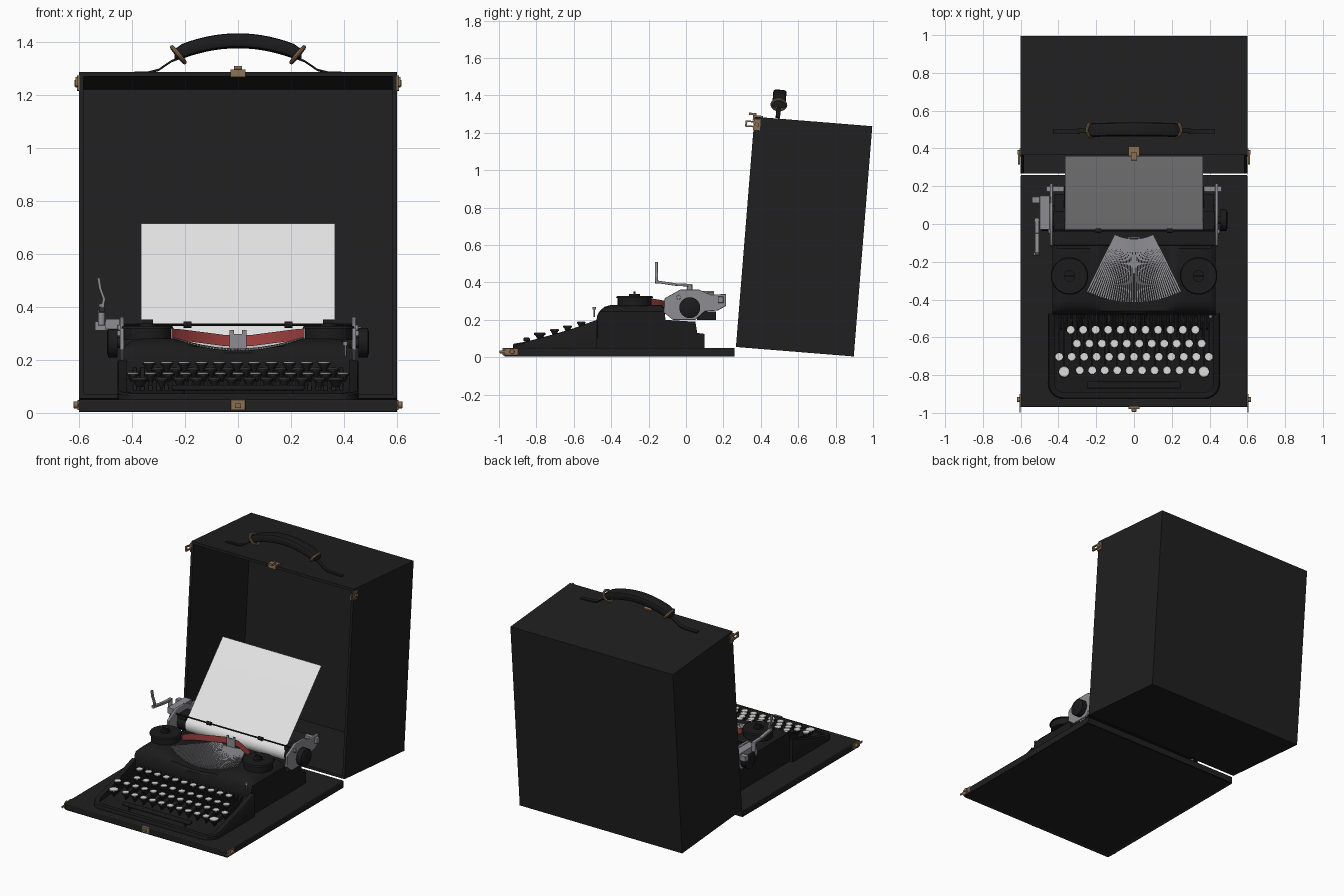
import bpy, bmesh, math
from mathutils import Vector, Matrix

if "Cube" in bpy.data.objects:
    bpy.data.objects.remove(bpy.data.objects["Cube"])

def mat(name, r, g, b):
    m = bpy.data.materials.new(name)
    m.diffuse_color = (r, g, b, 1)
    m.use_nodes = True
    m.node_tree.nodes["Principled BSDF"].inputs["Base Color"].default_value = m.diffuse_color
    return m

CASE = mat("case black", .014, .014, .014)
BLACK = mat("machine black", .011, .011, .011)
GREY = mat("steel grey", .27, .27, .29)
BRASS = mat("aged brass", .25, .16, .085)
PAPER = mat("paper white", .78, .78, .78)
RED = mat("ribbon red", .38, .055, .055)
KEYW = mat("key ivory", .72, .72, .70)

# ---------- helpers ----------
def finish(bm, name, mats, M=None, bevel=0):
    bmesh.ops.recalc_face_normals(bm, faces=bm.faces)
    me = bpy.data.meshes.new(name)
    bm.to_mesh(me)
    bm.free()
    ob = bpy.data.objects.new(name, me)
    bpy.context.collection.objects.link(ob)
    for m in mats:
        me.materials.append(m)
    if M is not None:
        ob.matrix_world = M
    if bevel:
        b = ob.modifiers.new("bevel", 'BEVEL')
        b.width, b.segments, b.limit_method = bevel, 2, 'ANGLE'
    bpy.ops.object.select_all(action='DESELECT')
    ob.select_set(True)
    bpy.context.view_layer.objects.active = ob
    bpy.ops.object.shade_smooth_by_angle(angle=math.radians(35))
    return ob

def box(bm, x0, x1, y0, y1, z0, z1):
    M = Matrix.Translation(((x0+x1)/2, (y0+y1)/2, (z0+z1)/2)) @ Matrix.Diagonal((abs(x1-x0), abs(y1-y0), abs(z1-z0), 1))
    return bmesh.ops.create_cube(bm, size=1, matrix=M)

def rod(bm, p0, p1, r, r2=None, seg=16, mi=0):
    p0, p1 = Vector(p0), Vector(p1)
    d = p1 - p0
    M = Matrix.Translation((p0+p1)/2) @ d.to_track_quat('Z', 'Y').to_matrix().to_4x4()
    g = bmesh.ops.create_cone(bm, cap_ends=True, segments=seg, radius1=r, radius2=r if r2 is None else r2, depth=d.length, matrix=M)
    for f in {f for v in g['verts'] for f in v.link_faces}:
        f.material_index = mi

def loft(bm, rings, closed=True, cap=True):
    vs = [[bm.verts.new(p) for p in r] for r in rings]
    n = len(rings[0])
    for a, b in zip(vs, vs[1:]):
        for i in range(n if closed else n-1):
            j = (i+1) % n
            bm.faces.new((a[i], a[j], b[j], b[i]))
    if closed and cap:
        bm.faces.new(vs[0])
        bm.faces.new(vs[-1])

def prism(bm, pts, x0, x1):
    loft(bm, [[(x, y, z) for y, z in pts] for x in (x0, x1)])

def ring(bm, c, R, r, M, n=20, m=8):
    rings = []
    for i in range(n+1):
        a = 2*math.pi*i/n
        rings.append([Vector(c) + M @ Vector(((R+r*math.cos(t))*math.cos(a), (R+r*math.cos(t))*math.sin(a), r*math.sin(t)))
                      for t in (2*math.pi*k/m for k in range(m))])
    loft(bm, rings, cap=False)
    bmesh.ops.remove_doubles(bm, verts=bm.verts, dist=1e-5)

# ---------- case base, recessed underneath ----------
bm = bmesh.new()
box(bm, -.6, .6, -.97, .26, 0, .05)
bm.faces.ensure_lookup_table()
bot = min(bm.faces, key=lambda f: f.calc_center_median().z)
bmesh.ops.inset_individual(bm, faces=[bot], thickness=.02)
bmesh.ops.translate(bm, verts=bot.verts[:], vec=(0, 0, .01))
finish(bm, "case_base", [CASE], bevel=.006)

# ---------- case lid, leaning open on its hinge ----------
LID = Matrix.Translation((0, .267, .055)) @ Matrix.Rotation(math.radians(-4.6), 4, 'X')
bm = bmesh.new()
box(bm, -.6, .6, 0, .632, 0, 1.235)
front = min(bm.faces, key=lambda f: f.calc_center_median().y)
bmesh.ops.inset_individual(bm, faces=[front], thickness=.024)
ext = bmesh.ops.extrude_discrete_faces(bm, faces=[front])['faces'][0]
bmesh.ops.translate(bm, verts=ext.verts[:], vec=(0, .608, 0))
finish(bm, "case_lid", [CASE], LID)

# carrying handle, straps and rings
bm = bmesh.new()
rings = []
for i in range(17):
    x = -.24 + .48*i/16
    z = 1.363 - .9*x*x
    t = .027 if 0 < i < 16 else .018
    rings.append([(x, .125+.036*math.copysign(abs(math.cos(a))**.4, math.cos(a)),
                   z+t*math.copysign(abs(math.sin(a))**.4, math.sin(a))) for a in (math.pi*(k+.5)/6 for k in range(12))])
loft(bm, rings)
finish(bm, "handle_grip", [BLACK], LID)
bm = bmesh.new()
for s in (-1, 1):
    path = [(.43, 1.237), (.34, 1.239), (.30, 1.249), (.25, 1.283), (.225, 1.292)]
    loft(bm, [[(s*x, .125+dy, z+dz) for dy, dz in ((-.012, 0), (.012, 0), (.012, .007), (-.012, .007))] for x, z in path])
finish(bm, "handle_straps", [BLACK], LID)
bm = bmesh.new()
for s in (-1, 1):
    ring(bm, (s*.225, .125, 1.31), .037, .008, Matrix.Rotation(s*math.radians(-50), 3, 'Y'))
finish(bm, "handle_rings", [BRASS], LID)

# brass hardware
bm = bmesh.new()
box(bm, -.028, .028, -.008, .045, 1.233, 1.243)
box(bm, -.028, .028, -.008, 0, 1.215, 1.243)
box(bm, -.016, .016, -.03, .01, 1.243, 1.255)
for s in (-1, 1):
    box(bm, s*.598, s*.607, -.002, .035, 1.165, 1.222)
    box(bm, s*.603, s*.613, -.04, .02, 1.178, 1.186)
    box(bm, s*.603, s*.613, -.04, .02, 1.204, 1.212)
    box(bm, s*.603, s*.613, -.046, -.036, 1.178, 1.212)
    rod(bm, (s*.6, .016, 1.194), (s*.616, .016, 1.194), .012)
finish(bm, "lid_latches", [BRASS], LID)
bm = bmesh.new()
box(bm, -.028, .028, -.98, -.965, .01, .05)
box(bm, -.012, .012, -.995, -.975, .02, .036)
for s in (-1, 1):
    box(bm, s*.598, s*.606, -.97, -.9, .01, .048)
    rod(bm, (s*.6, -.93, .03), (s*.62, -.93, .03), .013)
    box(bm, s*.6, s*.606, -.998, -.965, .022, .036)
finish(bm, "base_latches", [BRASS], bevel=.002)

# ---------- machine body: side profile lofted across x, dipped in the middle ----------
def top_limit(x):
    a = abs(x)
    if a < .24:
        return .235 + .045*(a/.24)**2
    return .28 if a < .36 else .28 - .05*(1-math.sqrt(max(0, 1-((a-.36)/.075)**2)))

prof = [(-.48, .05), (-.48, .19), (-.474, .225), (-.46, .25), (-.435, .27), (-.40, .28), (-.13, .28),
        (-.115, .26), (-.11, .2), (.05, .19), (.06, .13), (.10, .125), (.10, .05)]
bm = bmesh.new()
loft(bm, [[(x, y, min(z, top_limit(x))) for y, z in prof] for x in (-.432+.864*i/36 for i in range(37))])
finish(bm, "machine_body", [BLACK])

# keyboard frame: U-shaped rail with rounded corners, rising to the back
def rail_z(y):
    pts = [(-.93, .072), (-.85, .085), (-.75, .11), (-.6, .155), (-.48, .2), (0, .2)]
    for (a, za), (b, zb) in zip(pts, pts[1:]):
        if y <= b:
            return za + (zb-za)*(y-a)/(b-a)

def u_path(off):
    half = [(.455-off, y) for y in (-.475, -.54, -.6, -.7, -.8)]
    half += [(.375+(.08-off)*math.cos(a), -.845-(.08-off)*math.sin(a)) for a in (math.pi/2*k/6 for k in range(7))]
    return half + [(-x, y) for x, y in reversed(half)]

bm = bmesh.new()
loft(bm, [[(xo, yo, .05), (xo, yo, rail_z(yo)-.008), (xo*.99, yo*.995, rail_z(yo)), (xi, yi, rail_z(yo)), (xi, yi, .05)]
          for (xo, yo), (xi, yi) in zip(u_path(0), u_path(.035))])
finish(bm, "keyboard_frame", [BLACK])
bm = bmesh.new()
prism(bm, [(-.9, .05), (-.9, .058), (-.56, .085), (-.475, .13), (-.475, .05)], -.42, .42)
for i in range(27):
    x = -.39+.03*i
    prism(bm, [(-.56, .085), (-.55, .12), (-.475, .175), (-.475, .1)], x-.007, x+.007)
finish(bm, "keyboard_bed", [BLACK])

# keys with levers, and space bar
rows = [(-.56, .192, [-.335+.066*i for i in range(11)]), (-.633, .170, [-.302+.066*i for i in range(11)]),
        (-.703, .152, [-.396+.066*i for i in range(13)]), (-.775, .132, [-.287+.066*i for i in range(10)])]
bm = bmesh.new()
bl = bmesh.new()
def key(x, y, z, r):
    rod(bm, (x, y, z-.035), (x, y, z-.012), r*.35, r*.8)
    rod(bm, (x, y, z-.012), (x, y, z-.003), r)
    rod(bm, (x, y, z-.004), (x, y, z), r*.9, r*.84, mi=1)
    prism(bl, [(y-.004, z-.05), (y-.004, z-.03), (-.476, .16), (-.476, .14)], x-.004, x+.004)
for y, z, xs in rows:
    for x in xs:
        key(x, y, z, .024)
for s in (-1, 1):
    key(s*.37, -.782, .132, .032)
finish(bm, "keys", [BLACK, KEYW])
finish(bl, "key_levers", [BLACK])
bm = bmesh.new()
box(bm, -.25, .25, -.87, -.835, .085, .105)
for s in (-1, 1):
    box(bm, s*.2, s*.212, -.858, -.84, .055, .09)
finish(bm, "space_bar", [BLACK], bevel=.006)

# type bars fanned out in the dip
bm = bmesh.new()
N = 42
for i in range(N):
    a = math.radians(-26+52*i/(N-1))
    d = Vector((math.sin(a), -math.cos(a), 0))
    n = Vector((math.cos(a), math.sin(a), 0))*.0032
    rs = []
    for r in (.225, .34, .45, .56):
        p = Vector((0, .146, 0)) + d*r
        z = .243 + .045*(p.x/.25)**2
        rs.append([p-n+Vector((0, 0, z-.012)), p+n+Vector((0, 0, z-.012)), p+n+Vector((0, 0, z)), p-n+Vector((0, 0, z))])
    loft(bm, rs)
finish(bm, "type_bars", [GREY])

# ribbon spools, ribbon and ribbon guide
bm = bmesh.new()
for s in (-1, 1):
    c = s*.342
    rod(bm, (c, -.275, .275), (c, -.275, .318), .09, seg=40)
    rod(bm, (c, -.275, .318), (c, -.275, .328), .099, .094, seg=40)
    rod(bm, (c, -.275, .325), (c, -.275, .338), .03, seg=24)
    box(bm, c-.022, c+.022, -.28, -.27, .335, .352)
finish(bm, "ribbon_spools", [BLACK])
bm = bmesh.new()
for s in (-1, 1):
    loft(bm, [[(s*x, y, z), (s*x, y, z+.042)] for x, y, z in ((.25, -.235, .276), (.22, -.19, .274), (.05, -.068, .252), (0, -.064, .25))], closed=False)
finish(bm, "ribbon", [RED])
bm = bmesh.new()
box(bm, -.032, .032, -.078, -.07, .235, .298)
for s in (-1, 1):
    box(bm, s*.016, s*.032, -.078, -.07, .29, .312)
rod(bm, (.405, -.49, .215), (.405, -.49, .26), .004)
rod(bm, (.405, -.49, .255), (.405, -.49, .27), .009)
finish(bm, "ribbon_guide_and_pin", [GREY])

# ---------- carriage ----------
PY, PZ = .02, .265
bm = bmesh.new()
rod(bm, (-.43, PY, PZ), (.43, PY, PZ), .05, seg=32)
for s in (-1, 1):
    rod(bm, (s*.43, PY, PZ), (s*.455, PY, PZ), .02)
    rod(bm, (s*.455, PY, PZ), (s*.49, PY, PZ), .056, seg=24)
    rod(bm, (s*.49, PY, PZ), (s*.495, PY, PZ), .05, .04, seg=24)
finish(bm, "platen_and_knobs", [BLACK])
bm = bmesh.new()
box(bm, -.42, .42, .06, .16, .2, .245)
prism(bm, [(.07, .235), (.08, .23), (.2, .315), (.195, .325)], -.37, .37)
for s in (-1, 1):
    box(bm, s*.365, s*.425, -.03, .07, .3, .328)
rod(bm, (-.43, -.035, .333), (.43, -.035, .333), .005, seg=8)
for x in (-.19, .19):
    rod(bm, (x-.015, -.035, .333), (x+.015, -.035, .333), .012)
finish(bm, "carriage_frame_and_bail", [BLACK])
plate = [(-.115, .315), (-.03, .362), (.07, .362), (.13, .335), (.215, .338), (.215, .275), (.17, .25),
         (.10, .245), (.05, .2), (-.07, .2), (-.12, .24)]
bm = bmesh.new()
for s in (-1, 1):
    prism(bm, plate, s*.43, s*.446)
    box(bm, s*.37, s*.465, .17, .2, .29, .325)
    rod(bm, (s*.44, -.04, .32), (s*.455, -.04, .32), .012)
rod(bm, (-.44, .185, .285), (.44, .185, .285), .01)
finish(bm, "carriage_end_plates", [GREY], bevel=.003)

# carriage return lever on the left
bm = bmesh.new()
box(bm, -.54, -.44, .11, .145, .31, .345)
box(bm, -.50, -.445, -.03, .15, .315, .355)
rod(bm, (-.515, .02, .33), (-.515, .02, .39), .014)
for a, b in (((.03, .385), (-.05, .388)), ((-.05, .388), (-.165, .405))):
    loft(bm, [[(x, y, z+dz) for x, dz in ((-.525, -.007), (-.503, -.007), (-.503, .007), (-.525, .007))] for y, z in (a, b)])
loft(bm, [[(x+dx, -.158+dy, z) for dx, dy in ((-.006, -.008), (.006, -.008), (.006, .008), (-.006, .008))]
          for x, z in ((-.512, .395), (-.505, .43), (-.52, .47), (-.526, .51))])
finish(bm, "return_lever", [GREY], bevel=.002)

# paper sheet wrapped round the platen front
bm = bmesh.new()
path = [(PY+.055*math.cos(a), PZ+.055*math.sin(a)) for a in (math.radians(225-9*k) for k in range(11))] + [(.36, .715)]
loft(bm, [[(-.365, y, z), (.365, y, z)] for y, z in path], closed=False)
finish(bm, "paper_sheet", [PAPER])
